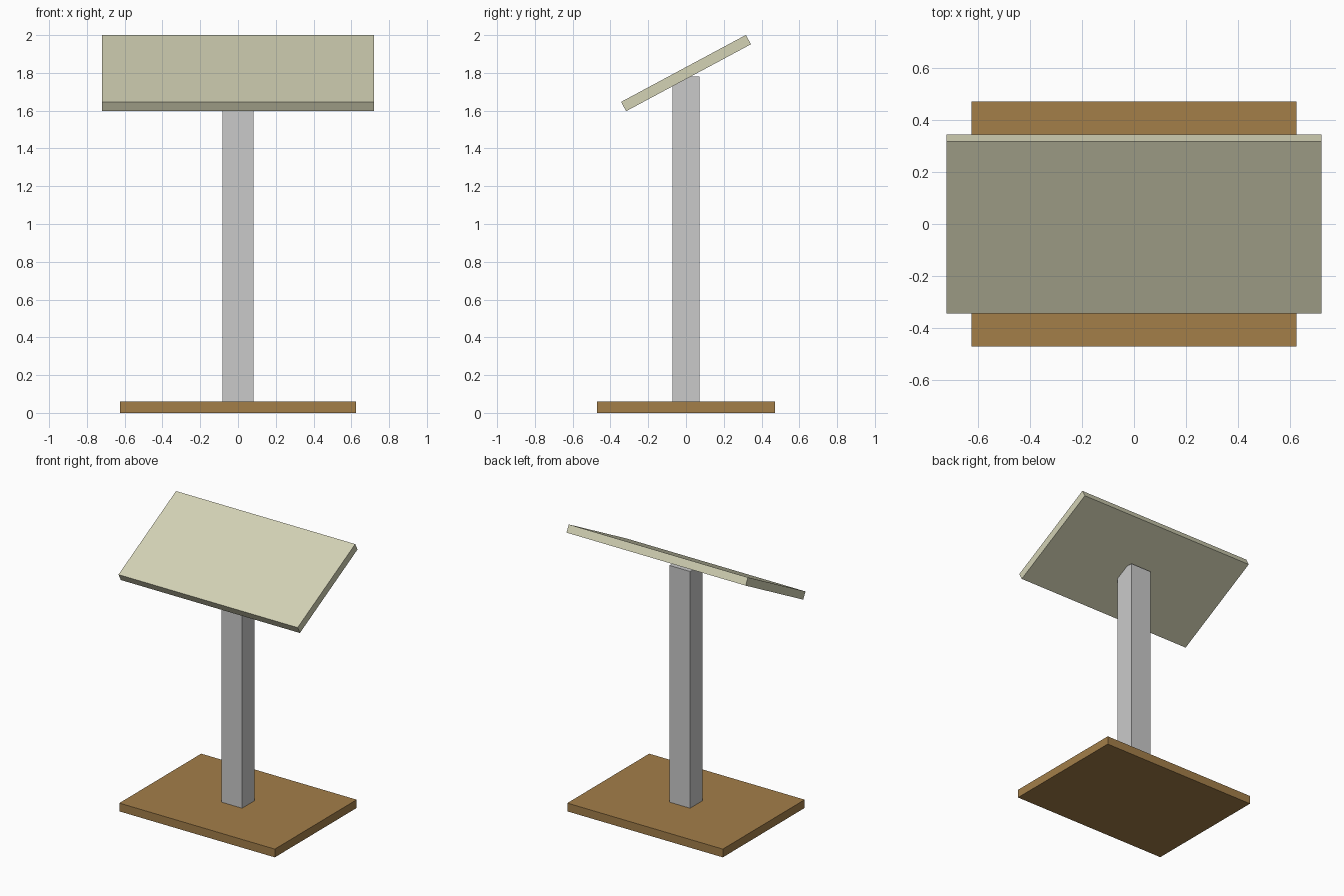
import bpy, math

if "Cube" in bpy.data.objects:
    bpy.data.objects.remove(bpy.data.objects["Cube"])


def material(name, rgb):
    # sRGB 0-255 to linear viewport colour
    m = bpy.data.materials.new(name)
    lin = [((c / 255 + 0.055) / 1.055) ** 2.4 for c in rgb]
    m.diffuse_color = (*lin, 1.0)
    m.use_nodes = True
    m.node_tree.nodes["Principled BSDF"].inputs["Base Color"].default_value = m.diffuse_color
    return m


def box(name, size, centre, mat, tilt=0.0):
    bpy.ops.mesh.primitive_cube_add(size=1, location=centre, rotation=(tilt, 0, 0))
    ob = bpy.context.object
    ob.name = name
    ob.scale = size
    ob.data.materials.append(mat)
    return ob


wood = material("brown wood", (163, 126, 73))
metal = material("light grey", (202, 202, 202))
panel = material("pale beige", (211, 210, 181))

# Flat floor plate
box("base", (1.25, 0.94, 0.06), (0, 0, 0.03), wood)

# Upright post, its flat top partly sunk into the tilted board
box("post", (0.166, 0.144, 1.72), (0, 0, 0.92), metal)

# Tilted board, low edge to the front
box("board", (1.44, 0.75, 0.056), (0, 0, 1.799), panel, math.radians(28.2))
